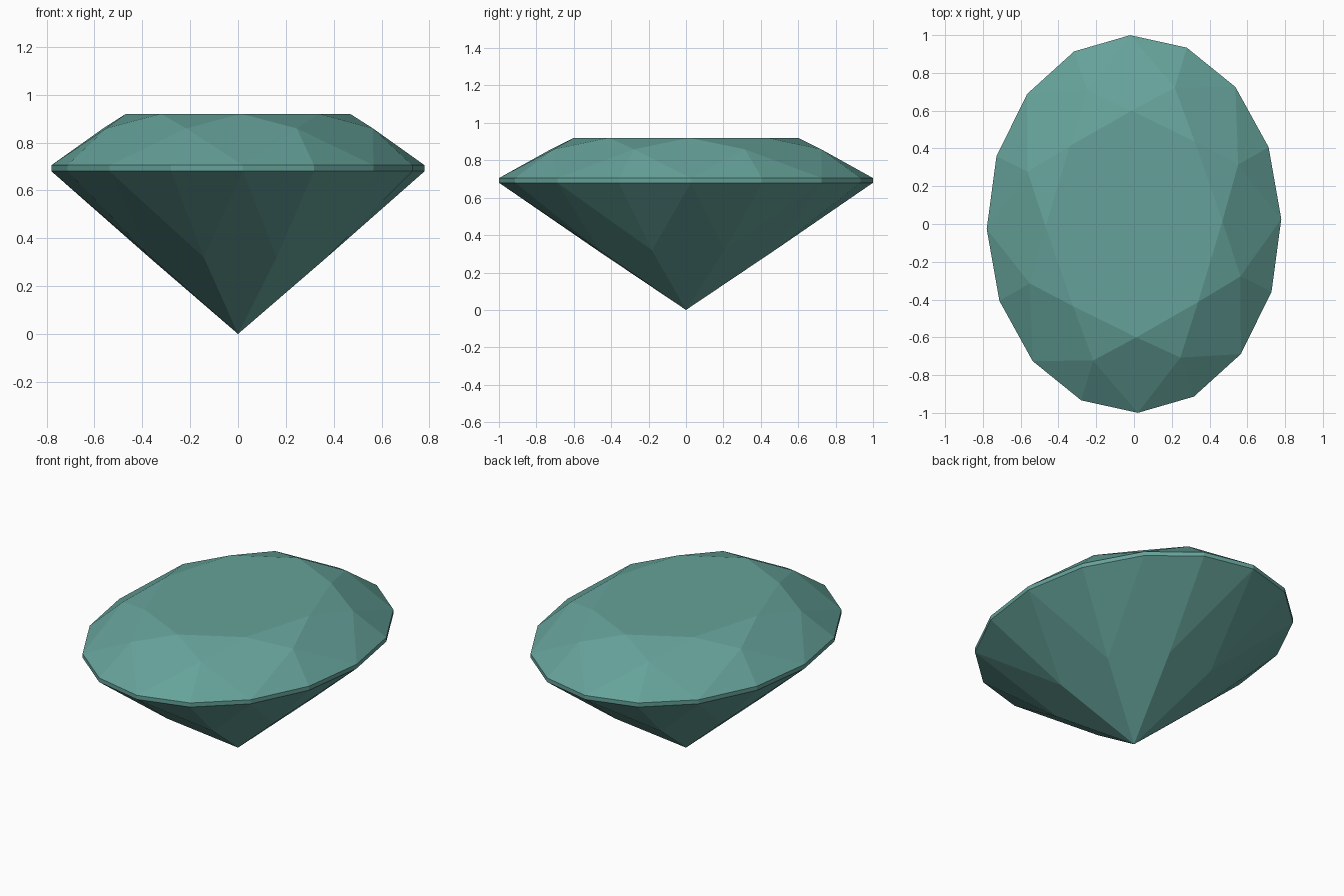
import bpy, bmesh, math

if "Cube" in bpy.data.objects:
    bpy.data.objects.remove(bpy.data.objects["Cube"])

WIDTH = 0.78          # oval width relative to its length
TURN = 1.5            # slight turn of the facets, in degrees

bm = bmesh.new()


def ring(count, radius, z, offset=0.0):
    """Oval ring of vertices."""
    verts = []
    for k in range(count):
        a = math.radians(TURN + offset + 360 * k / count)
        verts.append(bm.verts.new((radius * WIDTH * math.cos(a), radius * math.sin(a), z)))
    return verts


# Levels of the cut, from top to bottom
table = ring(8, 0.6, 0.92)
crown = ring(8, 0.774, 0.859, 22.5)
girdle_top = ring(16, 1.0, 0.705)
girdle_low = ring(16, 1.0, 0.68)
pavilion = ring(8, 0.508, 0.319, 22.5)
culet = bm.verts.new((0, 0, 0))

bm.faces.new(table)
for i in range(8):
    j = (i + 1) % 8
    a, b, c = 2 * i, 2 * i + 1, 2 * j
    # Crown: star, kite and two upper girdle facets
    bm.faces.new((table[i], crown[i], table[j]))
    bm.faces.new((table[i], crown[i - 1], girdle_top[a], crown[i]))
    bm.faces.new((crown[i], girdle_top[a], girdle_top[b]))
    bm.faces.new((crown[i], girdle_top[b], girdle_top[c]))
    # Girdle band
    for p, q in ((a, b), (b, c)):
        bm.faces.new((girdle_top[p], girdle_low[p], girdle_low[q], girdle_top[q]))
    # Pavilion: long kite and two lower girdle facets
    bm.faces.new((culet, pavilion[i], girdle_low[a], pavilion[i - 1]))
    bm.faces.new((pavilion[i], girdle_low[b], girdle_low[a]))
    bm.faces.new((pavilion[i], girdle_low[c], girdle_low[b]))

bmesh.ops.recalc_face_normals(bm, faces=bm.faces)
mesh = bpy.data.meshes.new("oval_gem")
bm.to_mesh(mesh)
bm.free()

teal = bpy.data.materials.new("teal")
teal.diffuse_color = (0.13, 0.36, 0.32, 1)
teal.use_nodes = True
teal.node_tree.nodes["Principled BSDF"].inputs["Base Color"].default_value = teal.diffuse_color
mesh.materials.append(teal)
gem = bpy.data.objects.new("oval_gem", mesh)
bpy.context.collection.objects.link(gem)
